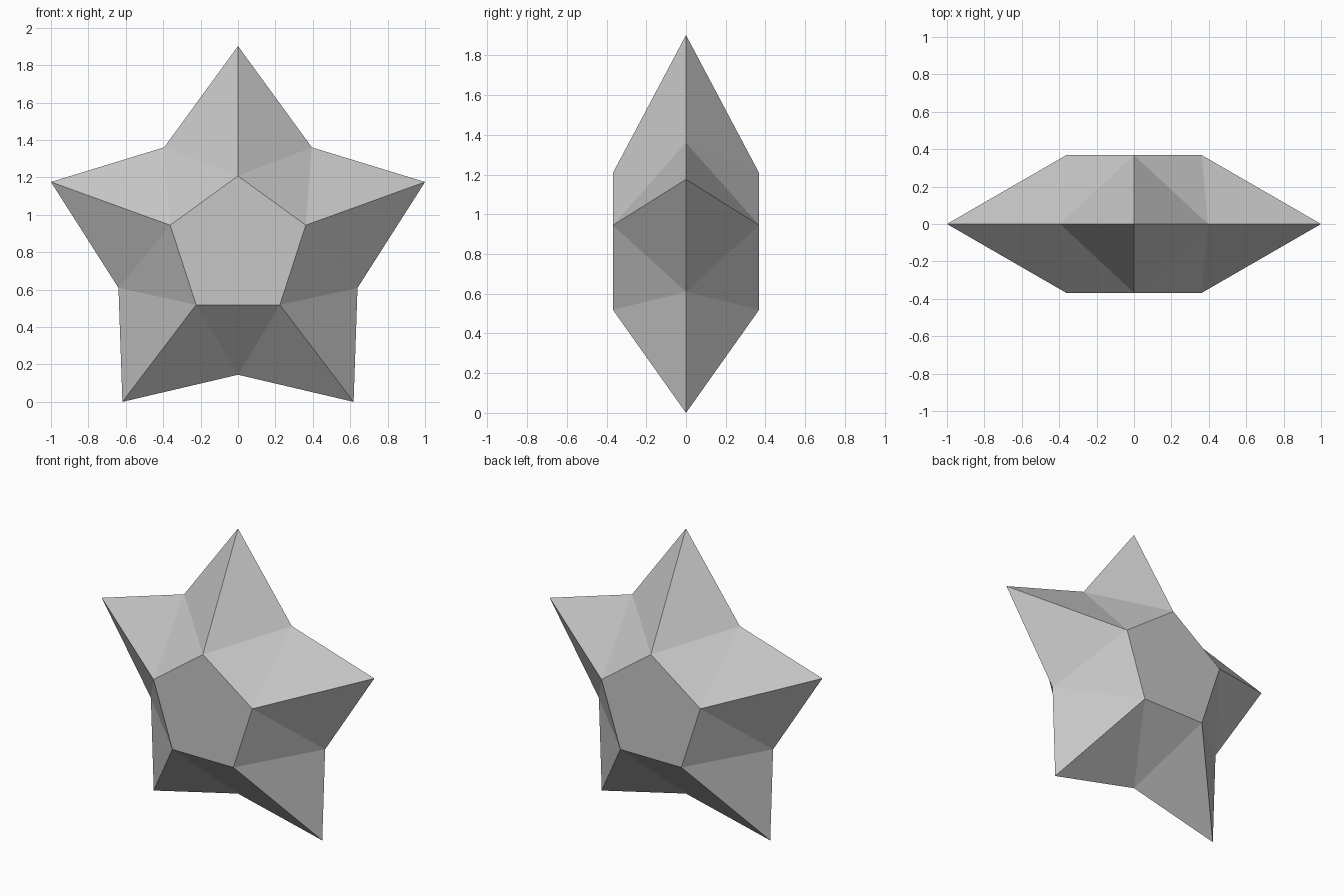
import bpy, bmesh
from math import sin, cos, pi

cube = bpy.data.objects.get("Cube")
if cube:
    bpy.data.objects.remove(cube, do_unlink=True)

grey = bpy.data.materials.new("light grey")
grey.use_nodes = True
colour = (0.57, 0.57, 0.57, 1)
grey.diffuse_color = colour
grey.node_tree.nodes["Principled BSDF"].inputs["Base Color"].default_value = colour

bm = bmesh.new()


def ring(radius, centre_z, y, turn=0.0):
    """Five vertices evenly spaced around the y axis, starting at the top."""
    angles = [2 * pi * (i + turn) / 5 for i in range(5)]
    return [bm.verts.new((radius * sin(a), y, centre_z + radius * cos(a))) for a in angles]


# Star outline: points and the notches between them
tips = ring(1.0515, 0.8507, 0)
notches = ring(0.672, 0.817, 0, 0.5)

# Front and back: flat pentagon with faceted arms sloping to the outline
for y in (-0.368, 0.368):
    inner = ring(0.381, 0.827, y)
    bm.faces.new(inner)
    for i in range(5):
        j = (i + 1) % 5
        bm.faces.new((tips[i], notches[i], inner[i]))
        bm.faces.new((notches[i], tips[j], inner[j]))
        bm.faces.new((notches[i], inner[j], inner[i]))

bmesh.ops.recalc_face_normals(bm, faces=bm.faces)
mesh = bpy.data.meshes.new("star")
bm.to_mesh(mesh)
bm.free()
mesh.materials.append(grey)
star = bpy.data.objects.new("star", mesh)
bpy.context.collection.objects.link(star)
